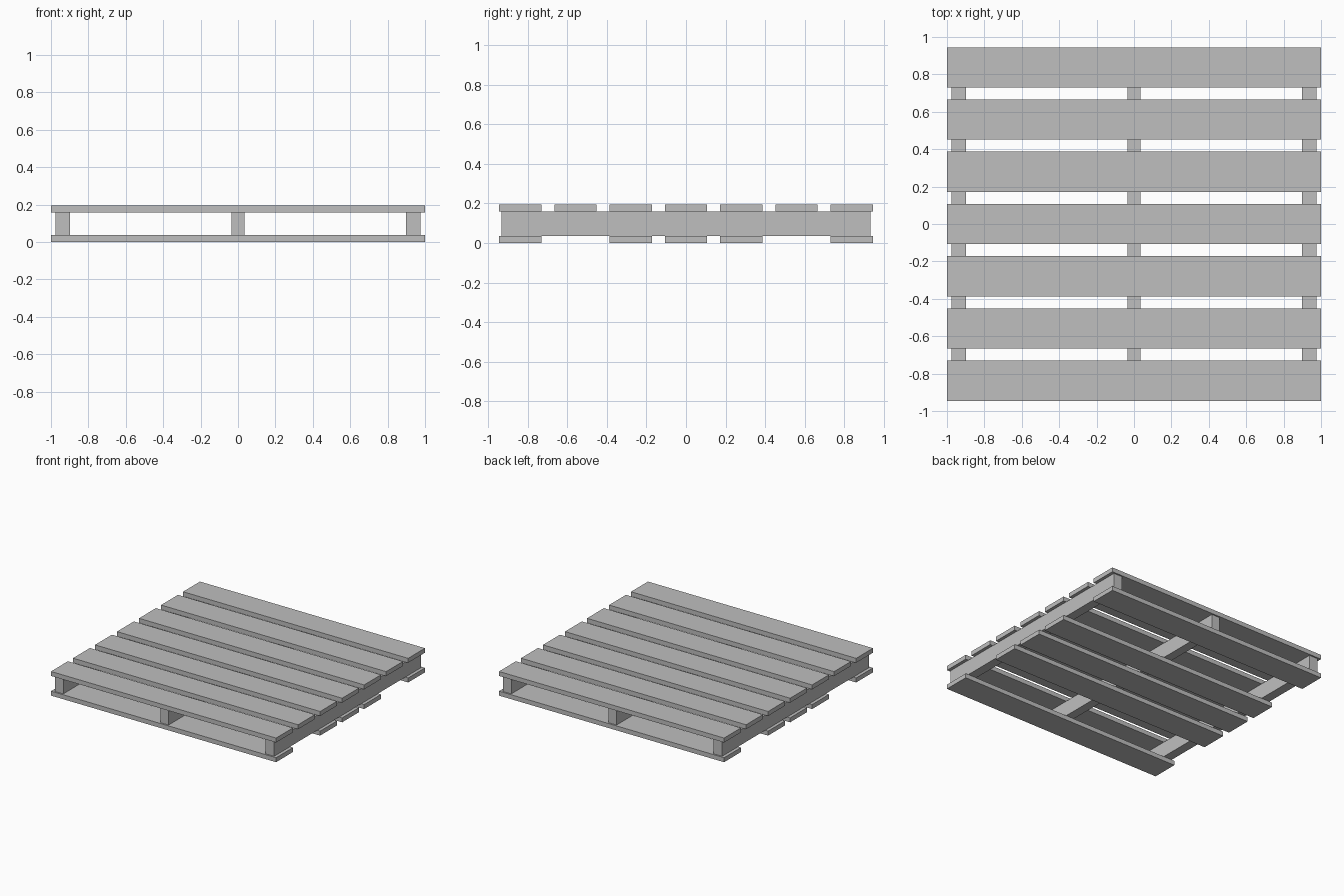
import bpy

cube = bpy.data.objects.get("Cube")
if cube:
    bpy.data.objects.remove(cube, do_unlink=True)

# Plain grey wood
GREY = (0.52, 0.52, 0.52, 1.0)
wood = bpy.data.materials.new("plain_grey")
wood.use_nodes = True
wood.diffuse_color = GREY
wood.node_tree.nodes["Principled BSDF"].inputs["Base Color"].default_value = GREY

HALF_DEPTH = 0.945
BOARD_WIDTH = 0.214
BOARD_THICK = 0.036
STRINGER_HEIGHT = 0.122
PITCH = (HALF_DEPTH - BOARD_WIDTH / 2) / 3


def beam(name, centre, size):
    """Add a box with its true size stored in the mesh."""
    bpy.ops.mesh.primitive_cube_add(size=1, location=centre)
    obj = bpy.context.object
    obj.name = name
    obj.scale = size
    bpy.ops.object.transform_apply(location=False, rotation=False, scale=True)
    obj.data.materials.append(wood)
    return obj


def board_row(name, slots, bottom):
    """Lay full-width boards at the given slots, counted from the middle."""
    for number, slot in enumerate(slots, 1):
        beam(f"{name}_{number}", (0, slot * PITCH, bottom + BOARD_THICK / 2),
             (2, BOARD_WIDTH, BOARD_THICK))


# Bottom boards, with gaps for lifting forks
board_row("bottom_board", (-3, -1, 0, 1, 3), 0)

# Three stringers running front to back
for side, x, width in (("right", -0.937, 0.075), ("middle", 0, 0.072), ("left", 0.937, 0.075)):
    beam(f"{side}_stringer", (x, 0, BOARD_THICK + STRINGER_HEIGHT / 2),
         (width, 1.866, STRINGER_HEIGHT))

# Seven deck boards
board_row("deck_board", range(-3, 4), BOARD_THICK + STRINGER_HEIGHT)
